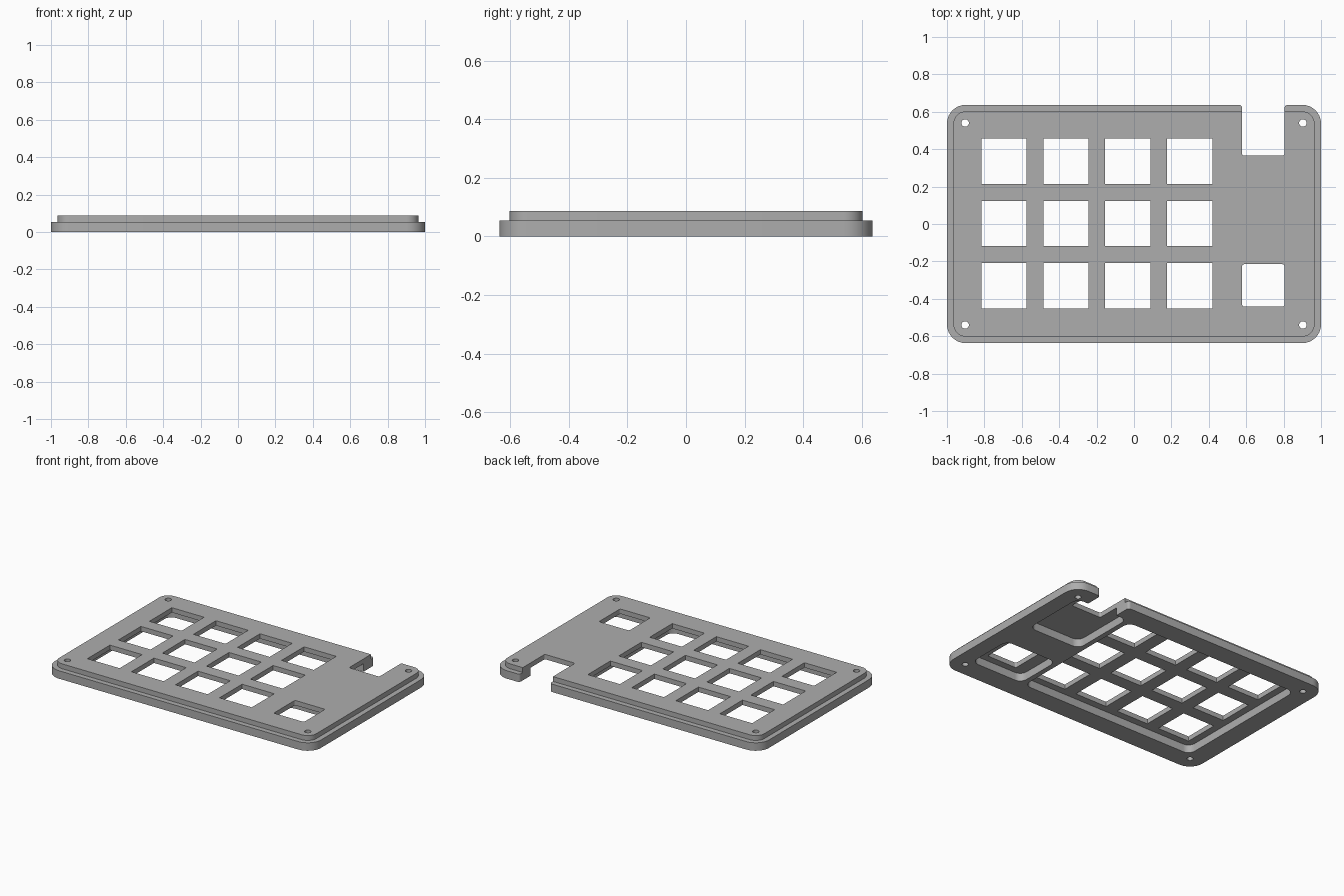
import bpy, bmesh, math
from mathutils import Vector

cube = bpy.data.objects.get("Cube")
if cube:
    bpy.data.objects.remove(cube, do_unlink=True)

STEP, TOP = 0.054, 0.087


def outline(corners, steps=8):
    """Closed outline with a fillet radius on each corner (x, y, r)."""
    out = []
    for i, (x, y, r) in enumerate(corners):
        p = Vector((x, y))
        if r == 0:
            out.append(p)
            continue
        a = (Vector(corners[i - 1][:2]) - p).normalized()
        b = (Vector(corners[(i + 1) % len(corners)][:2]) - p).normalized()
        centre = p + (a + b) * r
        for k in range(steps + 1):
            t = k / steps * math.pi / 2
            out.append(centre - b * r * math.cos(t) - a * r * math.sin(t))
    return out


def prism(name, pts, z0, z1):
    bm = bmesh.new()
    face = bm.faces.new([bm.verts.new((p[0], p[1], z0)) for p in pts])
    ext = bmesh.ops.extrude_face_region(bm, geom=[face])
    verts = [g for g in ext["geom"] if isinstance(g, bmesh.types.BMVert)]
    bmesh.ops.translate(bm, verts=verts, vec=(0, 0, z1 - z0))
    bmesh.ops.recalc_face_normals(bm, faces=bm.faces[:])
    mesh = bpy.data.meshes.new(name)
    bm.to_mesh(mesh)
    bm.free()
    ob = bpy.data.objects.new(name, mesh)
    bpy.context.collection.objects.link(ob)
    return ob


def box(x0, x1, y0, y1, r=0):
    return outline([(x0, y0, r), (x1, y0, r), (x1, y1, r), (x0, y1, r)])


def combine(target, others, operation):
    """Apply boolean operations, then drop the helper objects."""
    for ob in others:
        mod = target.modifiers.new("cut", "BOOLEAN")
        mod.operation, mod.solver, mod.object = operation, "EXACT", ob
        ob.hide_render = True
    bpy.context.view_layer.update()
    graph = bpy.context.evaluated_depsgraph_get()
    mesh = bpy.data.meshes.new_from_object(target.evaluated_get(graph))
    target.modifiers.clear()
    target.data = mesh
    for ob in others:
        bpy.data.objects.remove(ob, do_unlink=True)


def plate(name, hx, hy, r, mouth, z0, z1):
    """Rounded plate with a notch in the back edge."""
    return prism(name, outline([
        (-hx, -hy, r), (hx, -hy, r), (hx, hy, r),
        (0.805, hy, mouth), (0.805, 0.365, 0.012),
        (0.578, 0.365, 0.012), (0.578, hy, mouth), (-hx, hy, r)]), z0, z1)


# Stepped plate: wide lower rim, smaller raised top
body = plate("switch_plate", 1.0, 0.637, 0.1, 0.018, 0, STEP)
combine(body, [plate("raised_top", 0.965, 0.602, 0.065, 0, STEP, TOP)], "UNION")

# Underside pockets
pockets = [(-0.865, 0.46, -0.5, 0.5), (0.495, 0.89, -0.49, -0.16),
           (0.495, 0.89, 0.06, 0.52)]
combine(body, [prism("pocket", box(*p, 0.05), -0.1, STEP) for p in pockets],
        "DIFFERENCE")

# Key openings, knob opening and corner screw holes
half = 0.121
holes = []
for col in range(4):
    for row in range(3):
        x, y = -0.695 + 0.331 * col, -0.33 + 0.3325 * row
        holes.append(box(x - half, x + half, y - half, y + half))
holes.append(box(0.578, 0.805, -0.442, -0.215, 0.012))
for sx in (-1, 1):
    for sy in (-1, 1):
        x, y, r = 0.903 * sx, 0.54 * sy, 0.02
        holes.append(box(x - r, x + r, y - r, y + r, r * 0.999))
combine(body, [prism("hole", h, -0.1, 0.2) for h in holes], "DIFFERENCE")

# Plain grey finish
grey = bpy.data.materials.new("plain_grey")
grey.use_nodes = True
colour = (0.42, 0.42, 0.42, 1)
grey.diffuse_color = colour
grey.node_tree.nodes["Principled BSDF"].inputs["Base Color"].default_value = colour
body.data.materials.clear()
body.data.materials.append(grey)
for poly in body.data.polygons:
    poly.material_index = 0

bpy.ops.object.select_all(action="DESELECT")
body.select_set(True)
bpy.context.view_layer.objects.active = body
bpy.ops.object.shade_smooth_by_angle(angle=math.radians(30))
